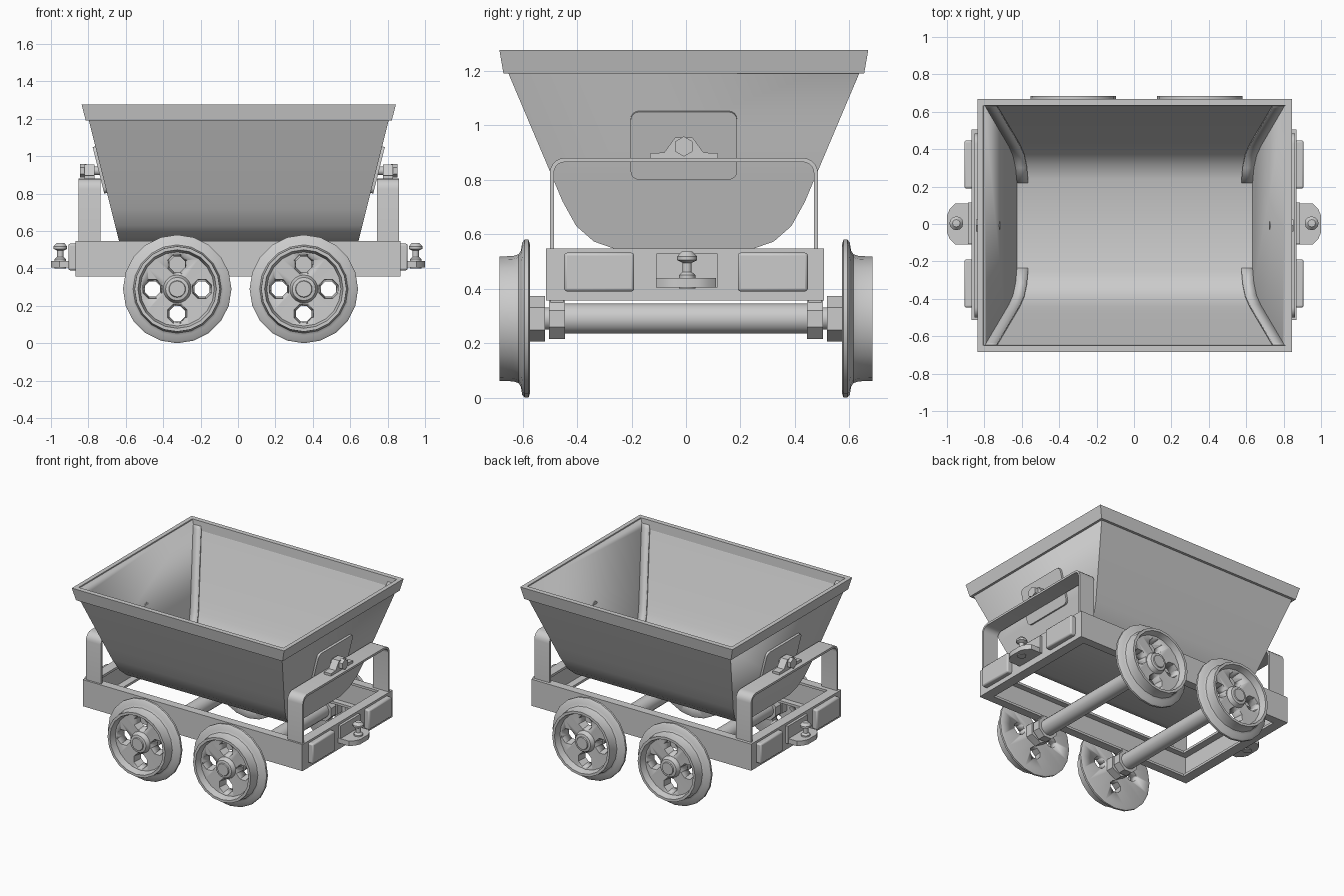
import bpy, bmesh, math
from math import sin, cos, pi, atan
from mathutils import Matrix, Vector

if "Cube" in bpy.data.objects:
    bpy.data.objects.remove(bpy.data.objects["Cube"])

SHIFT = -0.008  # body sits a touch off the wheel centreline


def finish(name, bm, mirror="", loc=(0, 0, 0), bevel=0, solid=0, angle=35):
    bmesh.ops.recalc_face_normals(bm, faces=bm.faces)
    me = bpy.data.meshes.new(name)
    bm.to_mesh(me)
    bm.free()
    ob = bpy.data.objects.new(name, me)
    bpy.context.collection.objects.link(ob)
    ob.location = loc
    bpy.ops.object.select_all(action='DESELECT')
    ob.select_set(True)
    bpy.context.view_layer.objects.active = ob
    bpy.ops.object.shade_smooth_by_angle(angle=math.radians(angle))
    if solid:
        m = ob.modifiers.new("thickness", 'SOLIDIFY')
        m.thickness, m.offset, m.use_even_offset = solid, -1, True
    if bevel:
        m = ob.modifiers.new("bevel", 'BEVEL')
        m.width, m.segments = bevel, 2
    if mirror:
        m = ob.modifiers.new("mirror", 'MIRROR')
        m.use_axis = ["x" in mirror, "y" in mirror, False]
    return ob


def place(axis, u, v, d):
    return {"x": (d, u, v), "y": (u, d, v), "z": (u, v, d)}[axis]


def prism(name, axis, pts, lo, hi, xform=None, **kw):
    """Extrude a 2D outline along an axis."""
    bm = bmesh.new()
    a = [bm.verts.new(place(axis, u, v, lo)) for u, v in pts]
    b = [bm.verts.new(place(axis, u, v, hi)) for u, v in pts]
    bm.faces.new(a)
    bm.faces.new(b)
    for i in range(len(pts)):
        j = (i + 1) % len(pts)
        bm.faces.new((a[i], a[j], b[j], b[i]))
    if xform:
        bmesh.ops.transform(bm, matrix=xform, verts=bm.verts)
    return finish(name, bm, **kw)


def rect(u0, u1, v0, v1):
    return [(u0, v0), (u1, v0), (u1, v1), (u0, v1)]


def ngon(u, v, r, n, turn=0.5):
    return [(u + r * cos(2 * pi * (i + turn) / n), v + r * sin(2 * pi * (i + turn) / n)) for i in range(n)]


def arc(u, v, r, a0, a1, n=4):
    return [(u + r * cos(a0 + (a1 - a0) * i / n), v + r * sin(a0 + (a1 - a0) * i / n)) for i in range(n + 1)]


def lathe(name, axis, pts, centre, steps, **kw):
    """Spin (radius, height) points about an axis."""
    bm = bmesh.new()
    vs = [bm.verts.new(place(axis, r, 0, h)) for r, h in pts]
    es = [bm.edges.new(p) for p in zip(vs, vs[1:])]
    bmesh.ops.spin(bm, geom=vs + es, cent=(0, 0, 0), axis=place(axis, 0, 0, 1), angle=2 * pi, steps=steps)
    bmesh.ops.remove_doubles(bm, verts=bm.verts, dist=1e-4)
    bmesh.ops.translate(bm, vec=centre, verts=bm.verts)
    return finish(name, bm, **kw)


BODY = dict(loc=(0.004, SHIFT, 0))


def end_x(z):
    return 0.64 + 0.25 * (z - 0.545)


# Tub shell: curved cross-section with sloping flat ends
half = [(0.25, 0.545), (0.33, 0.573), (0.395, 0.63), (0.445, 0.72), (0.487, 0.82), (0.648, 1.2), (0.672, 1.262)]
section = [(-y, z) for y, z in reversed(half)] + half
bm = bmesh.new()
rings = [[bm.verts.new((s * end_x(z), y, z)) for y, z in section] for s in (-1, 1)]
for i in range(len(section) - 1):
    bm.faces.new((rings[0][i], rings[0][i + 1], rings[1][i + 1], rings[1][i]))
for r in rings:
    bm.faces.new(r)
bm.normal_update()
finish("tub", bm, solid=0.015, **BODY)

# Rolled rim band around the top of the tub
bm = bmesh.new()
levels = [(0.818, 0.662, 1.19), (0.84, 0.677, 1.276), (0.81, 0.642, 1.276), (0.79, 0.635, 1.19)]
loops = [[bm.verts.new((sx * x, sy * y, z)) for sx, sy in ((-1, -1), (1, -1), (1, 1), (-1, 1))] for x, y, z in levels]
for k in range(4):
    a, b = loops[k], loops[(k + 1) % 4]
    for i in range(4):
        bm.faces.new((a[i], a[(i + 1) % 4], b[(i + 1) % 4], b[i]))
finish("rim", bm, **BODY)

# Corner strips inside the tub
bm = bmesh.new()
strip = []
for y, z in half:
    y, z = y - 0.022, min(z + 0.018, 1.262)
    strip.append([bm.verts.new((end_x(z) - d, y, z)) for d in (0.012, 0.075)])
for p, q in zip(strip, strip[1:]):
    bm.faces.new((p[0], p[1], q[1], q[0]))
finish("inner_corner_strip", bm, mirror="xy", solid=0.012, **BODY)

# Pivot plates lying on the sloped tub ends
corners = [(0.165, 0.098, 0), (-0.165, 0.098, pi / 2), (-0.165, -0.098, pi), (0.165, -0.098, 1.5 * pi)]
plate = [p for u, v, a in corners for p in arc(u, v, 0.03, a, a + pi / 2)]
tilt = Matrix.Translation((end_x(0.928), 0, 0.928)) @ Matrix.Rotation(atan(0.25), 4, 'Y')
prism("pivot_plate", "x", plate, -0.005, 0.015, xform=tilt, mirror="x", **BODY)

# Pivot pin, nut and saddle on each hoop
prism("pivot_pin", "x", ngon(0, 0.922, 0.024, 12), 0.72, 0.85, mirror="x", **BODY)
prism("pivot_nut", "x", ngon(0, 0.922, 0.037, 6), 0.815, 0.85, mirror="x", **BODY)
saddle = [(-0.125, 0.88), (0.125, 0.88), (0.125, 0.897), (0.072, 0.9), (0.032, 0.955),
          (-0.032, 0.955), (-0.072, 0.9), (-0.125, 0.897)]
prism("pivot_saddle", "x", saddle, 0.77, 0.825, mirror="x", **BODY)

# Flat-bar hoops carrying the tub
outer = [(0.492, 0.54)] + arc(0.437, 0.825, 0.055, 0, pi / 2, 5)
inner = [(0.477, 0.54)] + arc(0.437, 0.825, 0.04, 0, pi / 2, 5)
hoop = outer + [(-y, z) for y, z in reversed(outer)] + [(-y, z) for y, z in inner] + inner[::-1]
prism("support_hoop", "x", hoop, 0.738, 0.858, mirror="x", **BODY)


# Channel-section chassis
def channel(out, depth):
    i = out - depth
    return [(out, 0.357), (out, 0.547), (i, 0.547), (i, 0.53), (out - 0.02, 0.53),
            (out - 0.02, 0.374), (i, 0.374), (i, 0.357)]


prism("side_beam", "x", channel(0.51, 0.06), -0.868, 0.868, mirror="y", loc=(0, SHIFT / 2, 0))
prism("end_beam", "y", channel(0.87, 0.07), -0.508, 0.508, mirror="x", loc=(0, SHIFT / 2, 0))

# Buffer pads
prism("buffer_pad", "x", rect(0.19, 0.447, 0.39, 0.532), 0.86, 0.907, mirror="xy", bevel=0.01)

# Coupler: back plate, drawbar tongue and pin
prism("coupler_plate", "x", rect(-0.108, 0.115, 0.405, 0.53), 0.86, 0.888, mirror="x")
tongue = [(0.86, -0.11), (0.955, -0.11), (0.985, -0.08), (1, -0.045), (1, 0.045), (0.985, 0.08), (0.955, 0.11), (0.86, 0.11)]
prism("coupler_tongue", "z", tongue, 0.405, 0.44, mirror="x")
pin = [(0, 0.40), (0.03, 0.40), (0.03, 0.45), (0.017, 0.462), (0.017, 0.495), (0.037, 0.505), (0.037, 0.518), (0.02, 0.536), (0, 0.537)]
lathe("coupler_pin", "z", pin, (0.95, 0.004, 0), 12, mirror="x")

# Axles with bearing blocks and hub collars
AXLES = (-0.325, 0.352)
for n, x in enumerate(AXLES):
    prism(f"axle_{n}", "y", ngon(x, 0.29, 0.056, 16), -0.455, 0.455)
    prism(f"axle_end_{n}", "y", ngon(0, 0.29, 0.042, 12), 0.44, 0.585, mirror="y", loc=(x, 0, 0))
    prism(f"bearing_{n}", "y", ngon(0, 0.29, 0.08, 8), 0.445, 0.502, mirror="y", loc=(x, 0, 0))
    prism(f"bearing_hanger_{n}", "y", rect(-0.045, 0.045, 0.31, 0.37), 0.45, 0.498, mirror="y", loc=(x, 0, 0))
    prism(f"hub_collar_{n}", "y", ngon(0, 0.29, 0.083, 6), 0.517, 0.58, mirror="y", loc=(x, 0, 0))

# Flanged wheel with four tapered lightening holes
tyre = [(0, 0.573), (0.275, 0.573), (0.29, 0.578), (0.29, 0.592), (0.28, 0.601), (0.25, 0.606), (0.236, 0.615), (0.23, 0.635),
        (0.228, 0.685), (0.21, 0.685), (0.198, 0.64), (0.075, 0.635), (0.062, 0.665), (0.045, 0.668), (0.042, 0.675), (0, 0.675)]
wheel = lathe("wheel_0_back", "y", tyre, (0, 0, 0), 20)
bm = bmesh.new()
for k in range(4):
    u, v = 0.132 * cos(k * pi / 2), 0.132 * sin(k * pi / 2)
    a = [bm.verts.new((p, 0.55, q)) for p, q in ngon(u, v, 0.040, 8)]
    b = [bm.verts.new((p, 0.66, q)) for p, q in ngon(u, v, 0.060, 8)]
    bm.faces.new(a)
    bm.faces.new(b)
    for i in range(8):
        j = (i + 1) % 8
        bm.faces.new((a[i], a[j], b[j], b[i]))
cutter = finish("hole_cutter", bm)
cutter.hide_render = True
mod = wheel.modifiers.new("holes", 'BOOLEAN')
mod.object, mod.operation, mod.solver = cutter, 'DIFFERENCE', 'EXACT'
dg = bpy.context.evaluated_depsgraph_get()
wheel_mesh = bpy.data.meshes.new_from_object(wheel.evaluated_get(dg))
wheel.modifiers.clear()
wheel.data = wheel_mesh
bpy.data.objects.remove(cutter)
wheel.location = (AXLES[0], 0, 0.29)
for name, x, turn in (("wheel_0_front", AXLES[0], pi), ("wheel_1_back", AXLES[1], 0), ("wheel_1_front", AXLES[1], pi)):
    ob = bpy.data.objects.new(name, wheel_mesh)
    bpy.context.collection.objects.link(ob)
    ob.location = (x, 0, 0.29)
    ob.rotation_euler.z = turn
